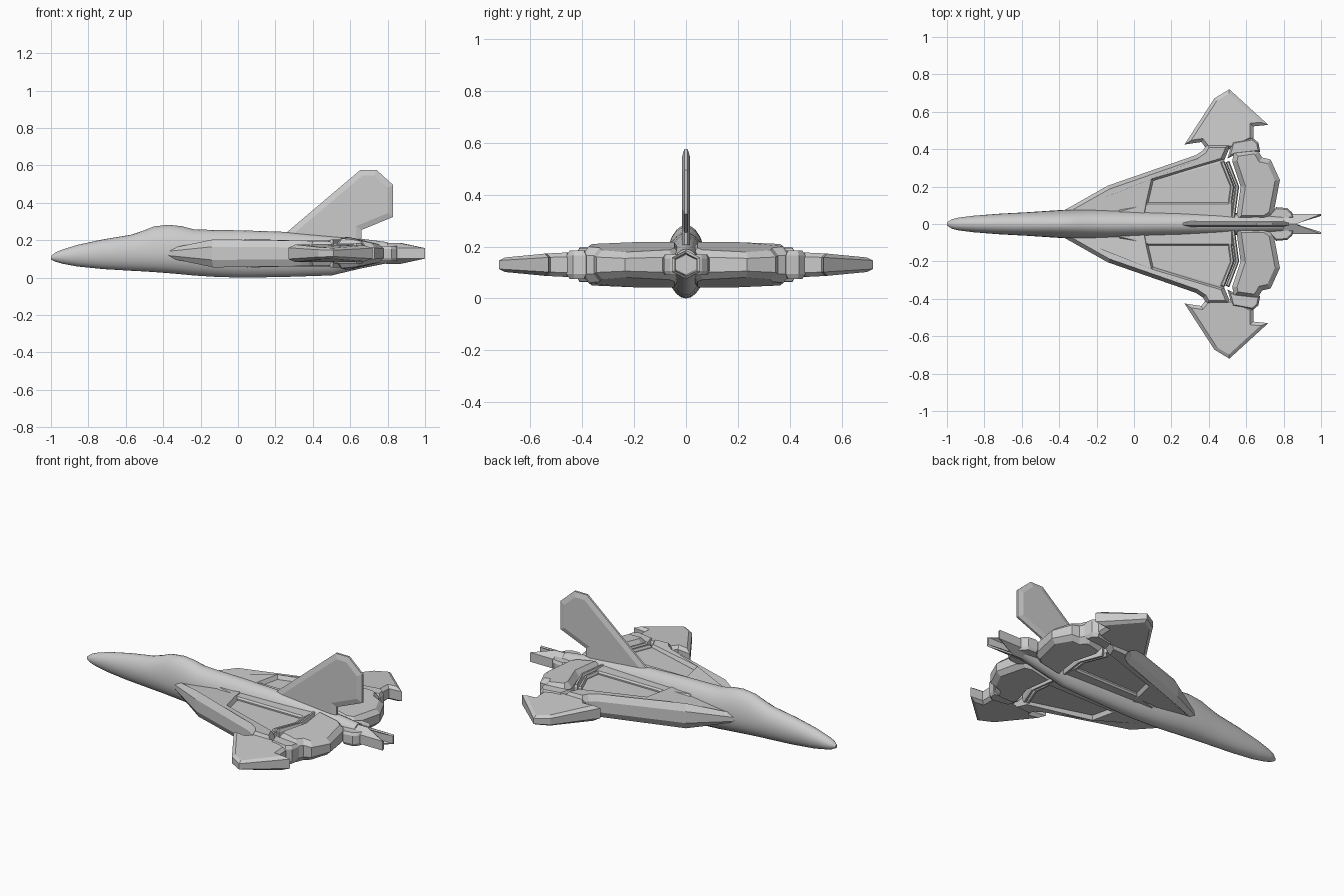
import bpy, bmesh, math

if "Cube" in bpy.data.objects:
    bpy.data.objects.remove(bpy.data.objects["Cube"])

MID = 0.13  # height of the wing plane


def finish(name, bm, mirror=False):
    bmesh.ops.recalc_face_normals(bm, faces=bm.faces)
    me = bpy.data.meshes.new(name)
    bm.to_mesh(me)
    bm.free()
    ob = bpy.data.objects.new(name, me)
    bpy.context.collection.objects.link(ob)
    if mirror:
        m = ob.modifiers.new("mirror", 'MIRROR')
        m.use_axis = (False, True, False)
        m.use_mirror_merge = False
    return ob


def ramp(v, a, b, lo, hi):
    t = min(1, max(0, (v - a) / (b - a)))
    return lo + (hi - lo) * t


def slab(name, outline, edge, half, inset, scale=lambda x, y: 1, upright=False):
    """Chamfered plate: thin rim of half-height edge, raised inset faces of half-height half."""
    bm = bmesh.new()
    faces = []
    rings = [[bm.verts.new((x, y, s)) for x, y in outline] for s in (1, -1)]
    for r in rings:
        faces.append(bm.faces.new(r))
    n = len(outline)
    for i in range(n):
        j = (i + 1) % n
        bm.faces.new((rings[0][i], rings[0][j], rings[1][j], rings[1][i]))
    bmesh.ops.recalc_face_normals(bm, faces=bm.faces)
    bmesh.ops.inset_individual(bm, faces=faces, thickness=inset, use_even_offset=True)
    inner = {v for f in faces for v in f.verts}
    for v in bm.verts:
        h = (half if v in inner else edge) * scale(v.co.x, v.co.y) * v.co.z
        v.co = (v.co.x, h, v.co.y) if upright else (v.co.x, v.co.y, MID + h)
    return finish(name, bm, not upright)


def loft(name, rings):
    bm = bmesh.new()
    vs = [[bm.verts.new(p) for p in r] for r in rings]
    n = len(vs[0])
    for a, b in zip(vs, vs[1:]):
        for i in range(n):
            j = (i + 1) % n
            bm.faces.new((a[i], a[j], b[j], b[i]))
    bm.faces.new(vs[0])
    bm.faces.new(vs[-1])
    return finish(name, bm)


# Fuselage: x, bottom, top, half width
stations = [(-1, .098, .115, .008), (-.975, .085, .135, .025), (-.94, .075, .15, .034),
            (-.86, .06, .175, .044), (-.72, .046, .205, .055), (-.57, .037, .23, .063),
            (-.51, .034, .25, .067), (-.45, .03, .274, .071), (-.37, .024, .283, .076),
            (-.3, .018, .275, .078), (-.24, .012, .259, .079), (-.13, .005, .255, .078),
            (.02, 0, .253, .075), (.25, .004, .245, .069), (.5, .012, .222, .06),
            (.66, .05, .208, .053), (.8, .078, .19, .046)]
N = 24
rings = []
for x, lo, hi, w in stations:
    zc = lo + (hi - lo) * .52 if x < -.6 else .135
    ring = []
    for i in range(N):
        a = 2 * math.pi * i / N
        s = math.sin(a)
        ring.append((x, w * math.cos(a), zc + s * ((hi - zc) if s > 0 else (zc - lo))))
    rings.append(ring)
body = loft("fuselage", rings)
bpy.context.view_layer.objects.active = body
body.select_set(True)
bpy.ops.object.shade_smooth_by_angle(angle=math.radians(40))
body.select_set(False)

# Six-sided exhaust, its end cut back to a fork at top and bottom
def hexagon(x, r, notch=0):
    pts = []
    for i in range(6):
        a = math.pi / 6 + math.pi / 3 * i
        y = math.cos(a) * r * 1.1
        pts.append((x - (notch if abs(y) < 1e-4 else 0), y, MID + math.sin(a) * r))
    return pts

loft("exhaust", [hexagon(.68, .05), hexagon(.8, .056), hexagon(.87, .056),
                 hexagon(1, .056, .14), hexagon(1, .045, .14), hexagon(.86, .04)])
slab("exhaust_lug", [(.7, .02), (.73, .06), (.76, .09), (.82, .085), (.845, .062),
                     (.86, .03)], .024, .04, .008)

# Thick leading wing section
slab("wing_leading_section",
     [(-.4, .05), (-.37, .075), (-.14, .205), (.33, .368), (.37, .395), (.39, .43),
      (.52, .43), (.48, .335), (.11, .225), (.085, .115), (.07, .03)],
     .035, .075, .02, lambda x, y: ramp(x, -.4, -.14, .25, 1) * ramp(x, .1, .5, 1, .85))

# Recessed wing panel and the raised strip along its root
slab("wing_panel", [(.04, .02), (.08, .23), (.48, .345), (.54, .2), (.53, .02)],
     .05, .052, .01)
slab("wing_root_strip", [(-.1, .02), (-.08, .075), (.08, .115), (.53, .115), (.53, .02)],
     .06, .07, .008)

# Zigzag hinge strips in front of the flap
for k, dx in enumerate((0, .027)):
    slab(f"flap_hinge_strip_{k + 1}",
         [(.462 + dx, .33), (.482 + dx, .338), (.535 + dx, .2), (.512 + dx, .03),
          (.492 + dx, .03), (.515 + dx, .2)], .06, .07 + .005 * k, .005)

# Rear flap and its outer hinge
slab("rear_flap",
     [(.525, .335), (.535, .385), (.64, .4), (.665, .39), (.685, .355), (.73, .345),
      (.78, .235), (.745, .05), (.7, .02), (.545, .02), (.57, .2)],
     .05, .087, .025, lambda x, y: ramp(x, .6, .78, 1, .5) * ramp(y, .2, .4, 1, .9))
slab("flap_outer_hinge", [(.5, .35), (.525, .44), (.635, .46), (.665, .435), (.675, .385),
                          (.54, .37)], .035, .055, .01)

# Wing tip plate with forward and rear barbs
slab("wing_tip",
     [(.27, .425), (.43, .672), (.51, .72), (.718, .53), (.638, .522), (.638, .45),
      (.53, .4), (.39, .4), (.36, .438)],
     .03, .047, .018, lambda x, y: ramp(y, .5, .72, 1, .55))

# Tail fin
slab("tail_fin",
     [(.24, .225), (.655, .577), (.74, .577), (.83, .495), (.83, .325), (.66, .255),
      (.66, .18), (.3, .18)], .006, .015, .03, upright=True)
